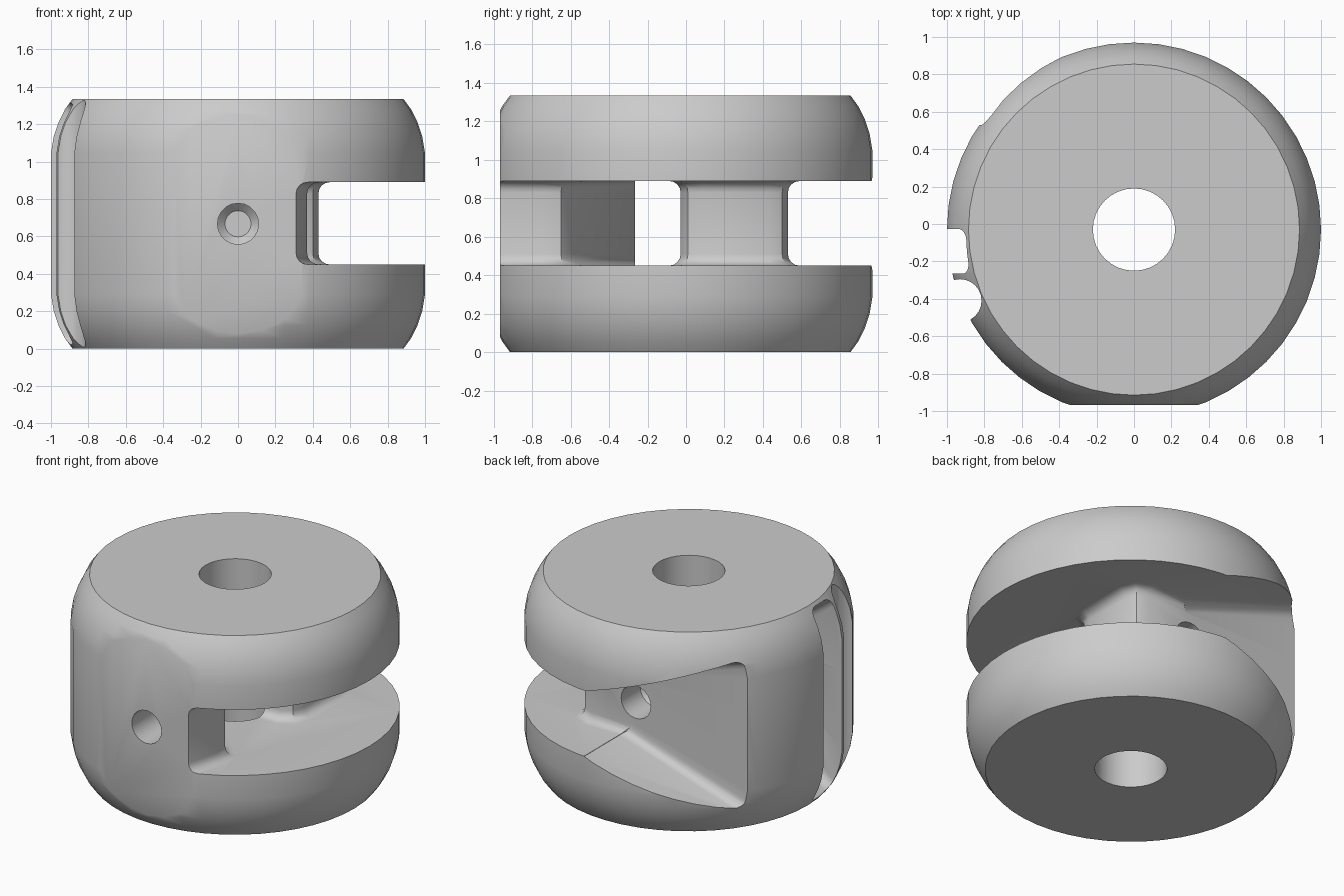
import bpy, bmesh, math
from mathutils import Vector

if "Cube" in bpy.data.objects:
    bpy.data.objects.remove(bpy.data.objects["Cube"])

CY = -0.03          # axis of the round body
TOP = 1.335         # body height
MID = TOP / 2

grey = bpy.data.materials.new("plain grey")
grey.diffuse_color = (0.6, 0.6, 0.6, 1)
grey.use_nodes = True
grey.node_tree.nodes["Principled BSDF"].inputs["Base Color"].default_value = grey.diffuse_color


def make_object(name, bm):
    bmesh.ops.recalc_face_normals(bm, faces=bm.faces)
    mesh = bpy.data.meshes.new(name)
    bm.to_mesh(mesh)
    bm.free()
    obj = bpy.data.objects.new(name, mesh)
    mesh.materials.append(grey)
    bpy.context.collection.objects.link(obj)
    return obj


def prism(name, pts, axis, lo, hi, fillet=0):
    """Extrude a 2D outline along z or y, with optional rounded end edges."""
    bm = bmesh.new()
    put = (lambda p, h: (p[0], p[1], h)) if axis == 2 else (lambda p, h: (p[0], h, p[1]))
    ends = [[bm.verts.new(put(p, h)) for p in pts] for h in (lo, hi)]
    bm.faces.new(ends[0])
    bm.faces.new(ends[1])
    n = len(pts)
    for i in range(n):
        j = (i + 1) % n
        bm.faces.new((ends[0][i], ends[0][j], ends[1][j], ends[1][i]))
    bmesh.ops.recalc_face_normals(bm, faces=bm.faces)
    if fillet:
        rim = [e for e in bm.edges if abs(e.verts[0].co[axis] - e.verts[1].co[axis]) < 1e-5]
        bmesh.ops.bevel(bm, geom=rim, offset=fillet, segments=4, profile=0.5,
                        affect='EDGES', clamp_overlap=True)
    return make_object(name, bm)


def lathe(name, profile, centre, direction, steps):
    """Revolve (radius, distance) points; closes both ends."""
    bm = bmesh.new()
    turn = Vector((0, 0, 1)).rotation_difference(Vector(direction)).to_matrix()
    rings = []
    for r, h in profile:
        rings.append([bm.verts.new(Vector(centre) + turn @ Vector(
            (r * math.cos(2 * math.pi * k / steps), r * math.sin(2 * math.pi * k / steps), h)))
            for k in range(steps)])
    for a, b in zip(rings, rings[1:]):
        for k in range(steps):
            m = (k + 1) % steps
            bm.faces.new((a[k], a[m], b[m], b[k]))
    bm.faces.new(rings[0])
    bm.faces.new(rings[-1])
    return make_object(name, bm)


# Round body with softened rims
rim = [(0.885, 0), (0.925, 0.055), (0.96, 0.125), (0.985, 0.2), (1.0, 0.29)]
profile = rim + [(r, TOP - z) for r, z in reversed(rim)]
body = lathe("grooved_body", profile, (0, CY, 0), (0, 0, 1), 48)

cutters = []

# Front flat
cutters.append(prism("front_flat_cutter", [(-1, -1.3), (1, -1.3), (1, -0.968), (-1, -0.968)],
                     2, -0.2, 1.6))

# Main slot: leaves the front block, the central post and the left wall
slot = [(0.31, -1.3), (0.31, -0.97), (0.37, -0.74), (0.36, -0.65), (0.28, -0.59),
        (-0.75, -0.265), (-1.3, -0.265), (-1.3, -0.028), (0.33, -0.028), (0.4, 0.01),
        (0.43, 0.09), (0.43, 0.43), (0.4, 0.5), (0.33, 0.53), (-1.3, 0.53),
        (-1.3, 1.4), (1.4, 1.4), (1.4, -1.3)]
cutters.append(prism("main_slot_cutter", slot, 2, 0.45, 0.89, 0.06))


# Flared mouths towards the left side
def flare(name, x0, x1, half, y0, y1, fillet):
    slope = (half - 0.22) / (x0 - x1)
    far = 0.22 + slope * (x0 + 1.4)
    pts = [(x0, MID - 0.22), (-1.4, MID - far), (-1.4, MID + far), (x0, MID + 0.22)]
    cutters.append(prism(name, pts, 1, y0, y1, fillet))


flare("back_flare_cutter", 0.08, -0.83, 0.51, 0.53, 1.5, 0.06)
flare("left_flare_cutter", -0.3, -0.9, 0.65, -0.265, -0.028, 0.06)

# Upright groove beside the left mouth
cutters.append(lathe("side_groove_cutter", [(0.115, -0.2), (0.115, 1.6)],
                     (-0.93, -0.41, 0), (0, 0, 1), 24))

# Axle bore and the two drilled holes
cutters.append(lathe("axle_bore_cutter", [(0.22, -0.2), (0.22, 1.6)], (0, CY, 0), (0, 0, 1), 32))
cutters.append(lathe("front_hole_cutter", [(0.11, 0), (0.11, 0.42), (0.07, 0.46)],
                     (0, -1.1, MID), (0, 1, 0), 20))
cutters.append(lathe("back_hole_cutter", [(0.11, 0), (0.11, 0.42), (0.07, 0.46)],
                     (0, 0.75, MID), (0, -1, 0), 20))

bpy.context.view_layer.objects.active = body
body.select_set(True)
for c in cutters:
    c.hide_render = True
    mod = body.modifiers.new(c.name, 'BOOLEAN')
    mod.operation = 'DIFFERENCE'
    mod.solver = 'EXACT'
    mod.object = c
    bpy.ops.object.modifier_apply(modifier=mod.name)
for c in cutters:
    bpy.data.objects.remove(c)

bpy.ops.object.shade_smooth_by_angle(angle=math.radians(32))
